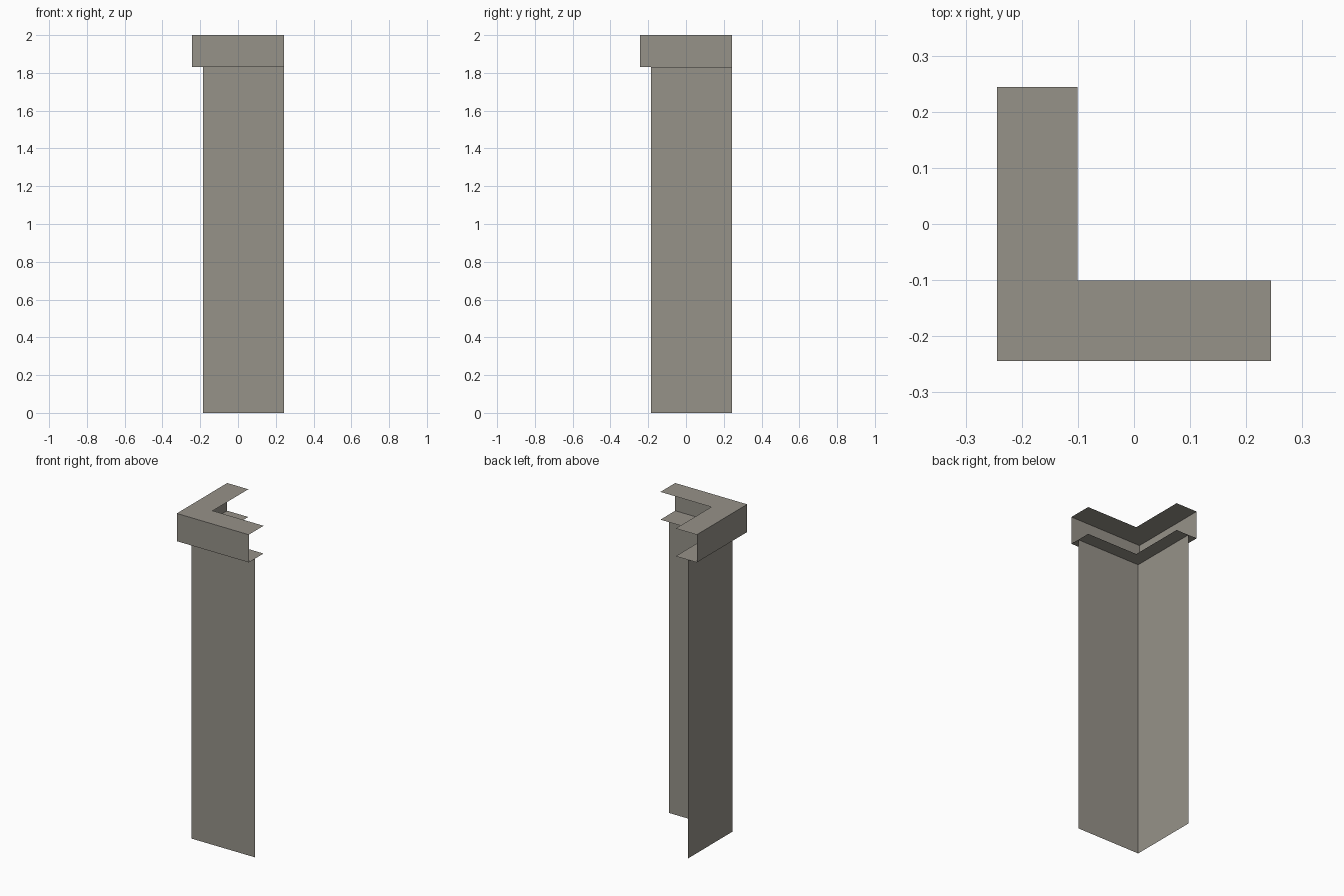
import bpy
import bmesh

cube = bpy.data.objects.get("Cube")
if cube:
    bpy.data.objects.remove(cube, do_unlink=True)

END = 0.244        # free ends of both arms
CAP_OUT = -0.244   # outer corner of the cap
CAP_IN = -0.101    # inner corner of the cap
SHAFT = -0.185     # corner of the shaft
CAP_Z, TOP_Z = 1.83, 2.0

stone = bpy.data.materials.new("warm grey")
stone.use_nodes = True
colour = (0.305, 0.287, 0.25, 1)
stone.diffuse_color = colour
stone.node_tree.nodes["Principled BSDF"].inputs["Base Color"].default_value = colour


def corner_path(c):
    """Three points running along one arm, round the corner and along the other."""
    return [(c, END), (c, c), (END, c)]


def add_walls(bm, c, z0, z1):
    """Two open upright sheets that meet at the corner."""
    low, high = ([bm.verts.new((x, y, z)) for x, y in corner_path(c)] for z in (z0, z1))
    for i in range(2):
        bm.faces.new((low[i], low[i + 1], high[i + 1], high[i]))


def add_angle_plate(bm, z, up):
    """Flat L-shaped sheet, mitred at the corner."""
    outer, inner = ([bm.verts.new((x, y, z)) for x, y in corner_path(c)]
                    for c in (CAP_OUT, CAP_IN))
    for i in range(2):
        face = bm.faces.new((outer[i], outer[i + 1], inner[i + 1], inner[i]))
        if not up:
            face.normal_flip()
    # Merge the mitre so that the plate is one flat face
    bmesh.ops.dissolve_edges(bm, edges=[bm.edges.get((outer[1], inner[1]))])


def finish(bm, name):
    bmesh.ops.remove_doubles(bm, verts=bm.verts, dist=0.0001)
    mesh = bpy.data.meshes.new(name)
    bm.to_mesh(mesh)
    bm.free()
    mesh.materials.append(stone)
    bpy.context.collection.objects.link(bpy.data.objects.new(name, mesh))


# Shaft: two tall walls, open at the back
bm = bmesh.new()
add_walls(bm, SHAFT, 0, CAP_Z)
finish(bm, "corner_shaft")

# Cap: outer walls with top and bottom plates, open at the inside and ends
bm = bmesh.new()
add_walls(bm, CAP_OUT, CAP_Z, TOP_Z)
add_angle_plate(bm, TOP_Z, True)
add_angle_plate(bm, CAP_Z, False)
finish(bm, "corner_cap")
